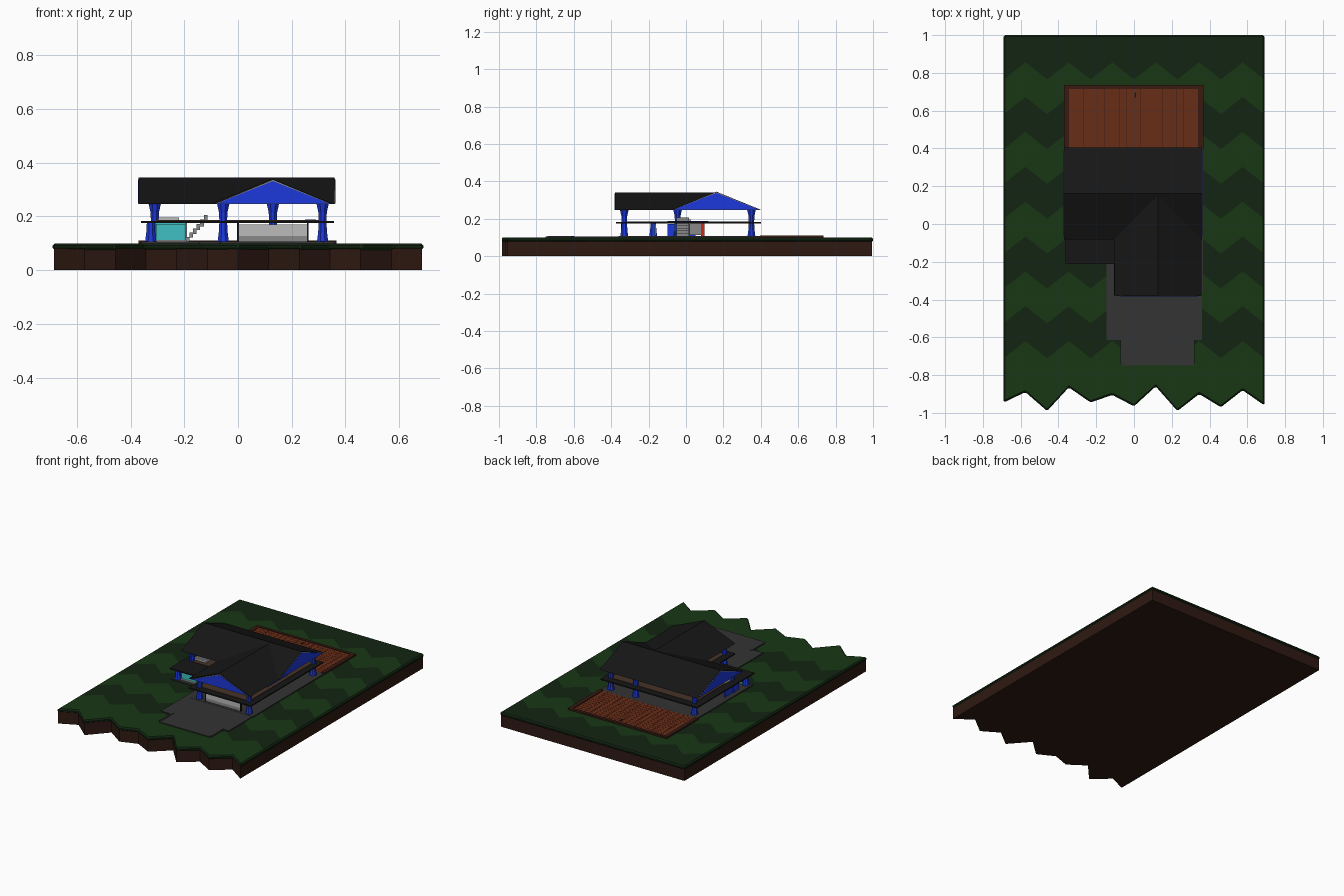
import bpy, bmesh, math
from mathutils import Vector

if "Cube" in bpy.data.objects:
    bpy.data.objects.remove(bpy.data.objects["Cube"])


def material(name, rgb):
    m = bpy.data.materials.new(name)
    m.diffuse_color = (*rgb, 1)
    m.use_nodes = True
    m.node_tree.nodes["Principled BSDF"].inputs["Base Color"].default_value = m.diffuse_color
    return m


GRASS_D = material("dark_grass", (.006, .018, .006))
GRASS_L = material("light_grass", (.009, .038, .007))
SOIL = material("soil", (.028, .010, .006))
BLACK = material("roof_black", (.008, .008, .008))
PAVE = material("paving", (.033, .033, .033))
BRICK = material("brick", (.14, .026, .009))
BRICK_EDGE = material("brick_edge", (.04, .011, .006))
BLUE = material("blue_paint", (.012, .04, .72))
TEAL = material("teal_glass", (.05, .52, .54))
WOOD = material("wood_floor", (.06, .033, .02))
GREY = material("grey_trim", (.25, .25, .25))
LIGHT = material("light_grey", (.5, .5, .5))
RED = material("red_paint", (.6, .02, .01))


def finish(name, bm, *mats):
    bmesh.ops.recalc_face_normals(bm, faces=bm.faces)
    me = bpy.data.meshes.new(name)
    bm.to_mesh(me)
    bm.free()
    ob = bpy.data.objects.new(name, me)
    bpy.context.collection.objects.link(ob)
    for m in mats:
        me.materials.append(m)
    return ob


def add_box(bm, x0, x1, y0, y1, z0, z1):
    vs = bmesh.ops.create_cube(bm, size=1)["verts"]
    for v in vs:
        v.co = ((x0 + x1) / 2 + v.co.x * (x1 - x0),
                (y0 + y1) / 2 + v.co.y * (y1 - y0),
                (z0 + z1) / 2 + v.co.z * (z1 - z0))


def box(name, dims, mat):
    bm = bmesh.new()
    add_box(bm, *dims)
    return finish(name, bm, mat)


def prism(name, pts, axis, a, b, mat):
    """Extrude a 2D outline along x, y or z from a to b."""
    place = {"x": lambda u, v: (a, u, v), "y": lambda u, v: (u, a, v),
             "z": lambda u, v: (u, v, a)}[axis]
    bm = bmesh.new()
    f = bm.faces.new([bm.verts.new(place(*p)) for p in pts])
    ext = bmesh.ops.extrude_face_region(bm, geom=[f])["geom"]
    step = Vector([(b - a) * (axis == k) for k in "xyz"])
    bmesh.ops.translate(bm, vec=step, verts=[g for g in ext if isinstance(g, bmesh.types.BMVert)])
    return finish(name, bm, mat)


# Plot of land: broken front edge, soil block and chevron-striped turf
FRONT = [-.945, -.89, -.99, -.865, -.945, -.905, -.965, -.86, -.99, -.90, -.97, -.88, -.96]
XS = [-.69 + 1.38 * i / 12 for i in range(13)]
soil = [(x * .993, y + .006) for x, y in zip(XS, FRONT)] + [(.685, .995), (-.685, .995)]
prism("soil_block", soil, "z", 0, .08, SOIL)

bm = bmesh.new()
rows = [FRONT] + [[-.71 + .1845 * k + .09 * (i % 2) for i in range(13)] for k in range(9)] + [[1] * 13]
grid = [[bm.verts.new((x, y, .1)) for x, y in zip(XS, row)] for row in rows]
for j in range(len(rows) - 1):
    for i in range(12):
        f = bm.faces.new((grid[j][i], grid[j][i + 1], grid[j + 1][i + 1], grid[j + 1][i]))
        f.material_index = j % 2
top = bm.faces[:]
ext = bmesh.ops.extrude_face_region(bm, geom=top, use_keep_orig=True)["geom"]
bmesh.ops.translate(bm, vec=(0, 0, -.025), verts=[g for g in ext if isinstance(g, bmesh.types.BMVert)])
for f in bm.faces:
    f.normal_update()
    if abs(f.normal.z) < .5:
        f.material_index = 1
turf = finish("turf", bm, GRASS_L, GRASS_D)
bev = turf.modifiers.new("soft_edge", "BEVEL")
bev.width, bev.segments = .008, 1

# Paving: house slab and stepped driveway
prism("house_slab", [(-.36, -.2), (-.1, -.2), (-.1, -.36), (.365, -.36), (.365, .4), (-.36, .4)],
      "z", .095, .107, PAVE)
prism("driveway", [(-.145, -.615), (-.065, -.615), (-.065, -.75), (.32, -.75), (.32, -.615),
                   (.36, -.615), (.36, -.2), (-.145, -.2)], "z", .095, .106, PAVE)
for x in (-.065, .315):
    box("driveway_kerb", (x - .006, x + .006, -.74, -.6, .1, .109), PAVE)

# Brick patio with border
box("patio_bed", (-.35, .345, .395, .72, .095, .104), BRICK_EDGE)
bm = bmesh.new()
nx, ny = 18, 12
for i in range(nx):
    for j in range(ny):
        w, d = .685 / nx, .318 / ny
        x, y = -.345 + w * i, .4 + d * j
        add_box(bm, x + .0006, x + w - .0006, y + .0006, y + d - .0006, .102, .107)
finish("patio_bricks", bm, BRICK)
for d in ((-.37, -.345), (.342, .367)):
    box("patio_side_border", (*d, .395, .735, .097, .111), BRICK_EDGE)
box("patio_back_border", (-.345, .342, .716, .735, .097, .111), BRICK_EDGE)
box("patio_drain", (.002, .01, .67, .695, .105, .109), BLACK)

# Upper floor: black L-shaped eave plate with timber floor on top
prism("lower_eave", [(-.362, -.212), (-.105, -.212), (-.105, -.375), (.358, -.375), (.358, .4), (-.362, .4)],
      "z", .175, .183, BLACK)
prism("upper_floor", [(-.31, -.06), (-.06, -.06), (-.06, -.33), (.315, -.33), (.315, .355), (-.31, .355)],
      "z", .18, .186, WOOD)
box("floor_rug", (.25, .29, -.1, .12, .185, .1885), BLUE)

# Hourglass columns
PROFILE = [(.104, .023), (.14, .018), (.18, .0155), (.215, .017), (.248, .025)]


def column(name, x, y, profile):
    bm = bmesh.new()
    rings = []
    for z, r in profile:
        rings.append([bm.verts.new((x + r * math.cos(math.pi * (k + .5) / 4),
                                    y + r * math.sin(math.pi * (k + .5) / 4), z)) for k in range(8)])
    for a, b in zip(rings, rings[1:]):
        for k in range(8):
            bm.faces.new((a[k], a[(k + 1) % 8], b[(k + 1) % 8], b[k]))
    bm.faces.new(rings[0])
    bm.faces.new(rings[-1])
    finish(name, bm, BLUE)


for x, y in ((-.31, .35), (.315, .35), (.315, -.33), (-.055, -.33), (-.31, -.045)):
    column("column", x, y, PROFILE)
column("porch_column", -.325, -.175, PROFILE[:3])
column("back_middle_column", .13, .35, PROFILE)


# Crossed gable roofs with blue pediments
def gable(c, half, peak, base=.246):
    return [(c - half, base), (c + half, base), (c, peak)]


prism("main_roof", gable(.162, .243, .345), "x", -.37, .36, BLACK)
prism("front_roof", gable(.127, .23, .341), "y", -.38, .15, BLACK)
for end, s in ((.36, 1), (-.37, -1)):
    prism("side_gable_trim", gable(.162, .236, .342), "x", end - s * .004, end + s * .001, GREY)
    prism("side_pediment", gable(.162, .228, .338, .249), "x", end - s * .004, end + s * .003, BLUE)
prism("front_gable_trim", gable(.13, .216, .336), "y", -.376, -.381, GREY)
prism("front_pediment", gable(.13, .207, .332, .249), "y", -.376, -.383, BLUE)

# Garage door
box("garage_door", (0, .26, -.345, -.337, .128, .17), LIGHT)
box("garage_door_base", (0, .26, -.343, -.338, .107, .128), GREY)
for x in (0, .26):
    box("garage_jamb", (x - .003, x + .003, -.348, -.335, .105, .176), BLACK)

# Porch glazing and low walls
box("porch_glass", (-.305, -.195, -.168, -.16, .11, .172), TEAL)
box("porch_glass_frame", (-.31, -.19, -.178, -.17, .107, .113), LIGHT)
box("rear_glass", (-.305, -.195, -.062, -.055, .107, .175), TEAL)
box("side_wall", (-.325, -.317, -.1, .05, .107, .172), BLUE)
box("red_panel", (-.25, -.19, .08, .1, .107, .178), RED)
box("partition", (-.25, -.19, .02, .08, .112, .178), GREY)

# Stairs and landing grate
for k in range(6):
    box("stair_step", (-.195 + .0135 * k, -.1815 + .0135 * k, -.05, .015,
                       .107 + .014 * k, .123 + .0165 * k), GREY)
for k in range(5):
    box("landing_grate_bar", (-.31, -.22, -.03 + .012 * k, -.023 + .012 * k, .185, .197), LIGHT)
for x in (-.31, -.225):
    box("landing_grate_side", (x, x + .006, -.03, .026, .185, .197), LIGHT)
